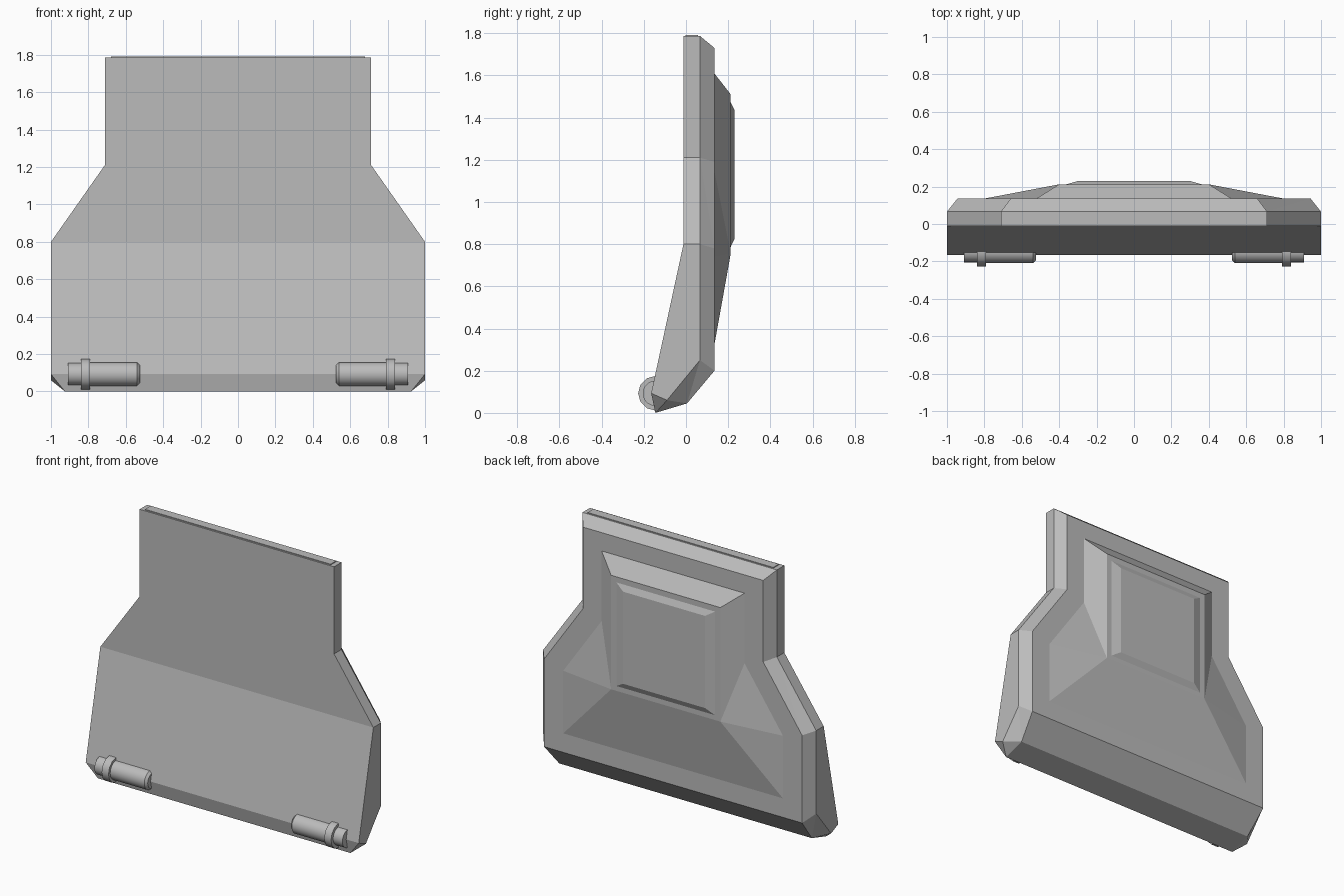
import bpy, bmesh, math
from mathutils import Matrix

cube = bpy.data.objects.get("Cube")
if cube:
    bpy.data.objects.remove(cube, do_unlink=True)

grey = bpy.data.materials.new("plain grey")
grey.use_nodes = True
colour = (0.5, 0.5, 0.5, 1)
grey.diffuse_color = colour
grey.node_tree.nodes["Principled BSDF"].inputs["Base Color"].default_value = colour


def finish(bm, name):
    bmesh.ops.remove_doubles(bm, verts=bm.verts[:], dist=0.0001)
    bmesh.ops.recalc_face_normals(bm, faces=bm.faces[:])
    mesh = bpy.data.meshes.new(name)
    bm.to_mesh(mesh)
    bm.free()
    mesh.materials.append(grey)
    obj = bpy.data.objects.new(name, mesh)
    bpy.context.collection.objects.link(obj)
    return obj


def mirrored_loft(name, rings, front_cap=False):
    """Loft half outlines (top to bottom), mirrored in x, and cap the ends."""
    bm = bmesh.new()
    sides = [[[bm.verts.new((s * x, y, z)) for x, y, z in ring] for ring in rings]
             for s in (1, -1)]
    left, right = sides
    count = len(rings[0])
    # side walls
    for half in sides:
        for a, b in zip(half, half[1:]):
            for i in range(count - 1):
                bm.faces.new((a[i], b[i], b[i + 1]))
                bm.faces.new((a[i], b[i + 1], a[i + 1]))
    # back and front faces, in bands
    for k in ([0, -1] if front_cap else [-1]):
        for i in range(count - 1):
            bm.faces.new((left[k][i], right[k][i], right[k][i + 1], left[k][i + 1]))
    # top walls
    for k in range(len(rings) - 1):
        bm.faces.new((left[k][0], right[k][0], right[k + 1][0], left[k + 1][0]))
    # bottom wall, with small corner triangles where there is a middle ring
    bm.faces.new((left[0][-1], right[0][-1], right[-1][-1], left[-1][-1]))
    if len(rings) == 3:
        for half in sides:
            bm.faces.new([ring[-1] for ring in half])
    return finish(bm, name)


# Main shell: front outline, widest outline, chamfered back outline
front = [(.712, -.012, 1.787), (.712, -.012, 1.21), (1, -.012, .8),
         (1, -.165, .093), (.925, -.145, 0)]
middle = [(.712, .066, 1.787), (.712, .066, 1.21), (1, .066, .8),
          (1, .066, .25), (1, -.09, .06)]
back = [(.66, .135, 1.73), (.66, .135, 1.19), (.945, .135, .78),
        (.945, .135, .2), (.925, .005, .045)]
mirrored_loft("shell", [front, middle, back], front_cap=True)

# Raised pad on the back: wide base narrowing to a rectangle
base = [(.525, .134, 1.61), (.525, .134, 1.15), (.81, .134, .74), (.81, .134, .32)]
top_edge, low_edge = (.4, .212, 1.51), (.4, .212, .755)
mirrored_loft("back_pad", [base, [top_edge, low_edge, low_edge, low_edge]])

# Thin bevelled panel on the pad
mirrored_loft("back_panel", [[(.365, .211, 1.475), (.365, .211, .785)],
                             [(.3, .23, 1.435), (.3, .23, .825)]])

# Thin strip along the top edge
bm = bmesh.new()
bmesh.ops.create_cube(bm, size=1, matrix=Matrix.Translation((0, .028, 1.787))
                      @ Matrix.Diagonal((1.36, .06, .01, 1)))
finish(bm, "top_strip")


def turned_pin(name, profile, sides, side):
    """Turn a closed (x, radius) profile about the hinge axis."""
    bm = bmesh.new()
    rings = []
    for x, r in profile:
        rings.append([bm.verts.new((side * x,
                                    -.145 + r * math.cos(math.tau * i / sides),
                                    .093 + r * math.sin(math.tau * i / sides)))
                      for i in range(sides)])
    for a, b in zip(rings, rings[1:]):
        for i in range(sides):
            j = (i + 1) % sides
            bm.faces.new((a[i], a[j], b[j], b[i]))
    bm.faces.new(rings[0])
    bm.faces.new(rings[-1])
    obj = finish(bm, name)
    bpy.ops.object.select_all(action='DESELECT')
    obj.select_set(True)
    bpy.context.view_layer.objects.active = obj
    bpy.ops.object.shade_smooth_by_angle(angle=math.radians(35))


# Hinge pins with collars at the lower front corners
for label, side in (("left", 1), ("right", -1)):
    turned_pin(label + "_hinge_pin",
               [(.525, .05), (.54, .064), (.8, .064), (.8, .06), (.908, .06)], 20, side)
    turned_pin(label + "_hinge_collar", [(.79, .082), (.84, .082)], 12, side)
